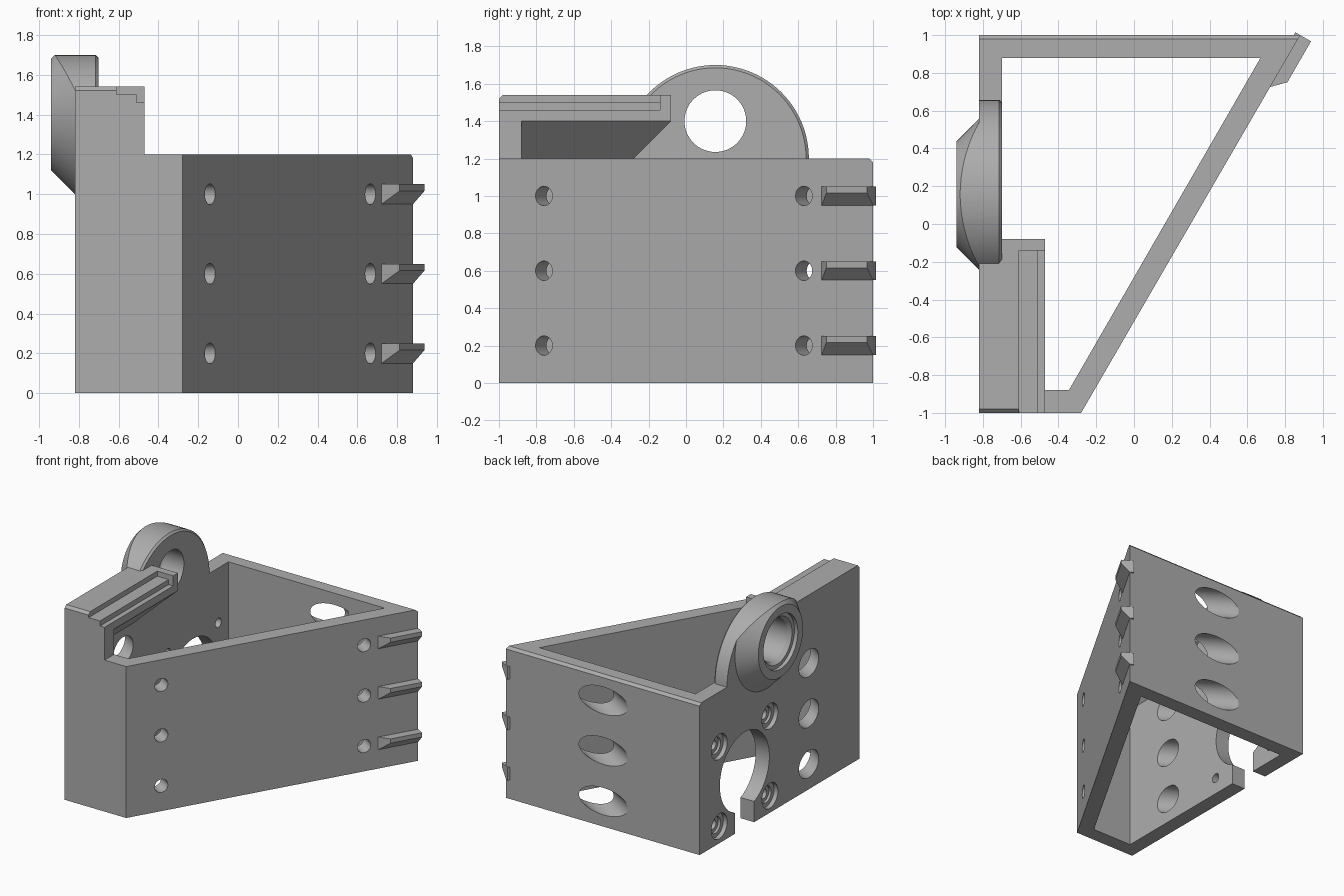
import bpy, bmesh, math
from mathutils import Vector

old = bpy.data.objects.get("Cube")
if old:
    bpy.data.objects.remove(old, do_unlink=True)

grey = bpy.data.materials.new("light_grey")
grey.use_nodes = True
grey.diffuse_color = (0.42, 0.42, 0.42, 1)
grey.node_tree.nodes["Principled BSDF"].inputs["Base Color"].default_value = grey.diffuse_color


def finish(name, bm):
    bmesh.ops.recalc_face_normals(bm, faces=bm.faces)
    mesh = bpy.data.meshes.new(name)
    bm.to_mesh(mesh)
    bm.free()
    mesh.materials.append(grey)
    obj = bpy.data.objects.new(name, mesh)
    bpy.context.collection.objects.link(obj)
    return obj


def prism(name, points, lo, hi, axis="z"):
    """Extrude a flat outline along an axis; the outline uses the other two in order."""
    def place(p, d):
        a, b = p
        return {"x": (d, a, b), "y": (a, d, b), "z": (a, b, d)}[axis]
    bm = bmesh.new()
    rings = [[bm.verts.new(place(p, d)) for p in points] for d in (lo, hi)]
    n = len(points)
    for i in range(n):
        j = (i + 1) % n
        bm.faces.new((rings[0][i], rings[0][j], rings[1][j], rings[1][i]))
    bm.faces.new(rings[0])
    bm.faces.new(rings[1])
    return finish(name, bm)


def box(name, x, y, z):
    return prism(name, [(x[0], y[0]), (x[1], y[0]), (x[1], y[1]), (x[0], y[1])], *z)


def lathe(name, origin, direction, profile, sides=64):
    """Turned solid; the profile lists (distance along axis, radius)."""
    d = Vector(direction).normalized()
    up = Vector((0, 0, 1))
    side = d.cross(up)
    bm = bmesh.new()
    rings = []
    for t, r in profile:
        rings.append([bm.verts.new(Vector(origin) + d * t + r * (
            math.cos(a) * side + math.sin(a) * up))
            for a in (math.tau * i / sides for i in range(sides))])
    for a, b in zip(rings, rings[1:]):
        for i in range(sides):
            j = (i + 1) % sides
            bm.faces.new((a[i], a[j], b[j], b[i]))
    bm.faces.new(rings[0])
    bm.faces.new(rings[-1])
    return finish(name, bm)


def hull(name, points):
    bm = bmesh.new()
    for p in points:
        bm.verts.new(p)
    bmesh.ops.convex_hull(bm, input=bm.verts)
    bmesh.ops.dissolve_limit(bm, angle_limit=0.01, verts=bm.verts, edges=bm.edges)
    return finish(name, bm)


def combine(target, other, operation):
    mod = target.modifiers.new("combine", "BOOLEAN")
    mod.operation, mod.object, mod.solver = operation, other, "EXACT"
    bpy.context.view_layer.objects.active = target
    bpy.ops.object.modifier_apply(modifier=mod.name)
    bpy.data.objects.remove(other, do_unlink=True)


def add(other):
    combine(body, other, "UNION")


def cut(other):
    combine(body, other, "DIFFERENCE")


L, R, BEAM, TOP = -0.82, -0.70, -0.47, 1.54

# Open four-sided frame with one slanted wall
body = prism("bracket_body", [(L, -1), (-0.28, -1), (0.88, 1), (L, 1)], 0, 1.2)
cut(prism("inner_space", [(R, -0.88), (-0.345, -0.88), (0.67, 0.88), (R, 0.88)], -0.1, 1.3))

# Raised front corner, side wall and overhanging beam with sloped support
add(box("front_post", (L, BEAM), (-1, -0.88), (0.9, 1.45)))
add(box("raised_wall", (L, R), (-0.95, -0.1), (0.9, 1.45)))
add(box("beam", (L, BEAM), (-1, -0.08), (1.4, TOP)))
corners = [(x, y, z) for x in (-0.75, BEAM) for y in (-0.9, -0.08) for z in (1.4, 1.44)]
add(hull("beam_support", corners + [(-0.75, -0.9, 1.12), (-0.75, -0.36, 1.12)]))

# Bearing disc and conical boss
RING_Y = 0.157
add(lathe("bearing_disc", (0, RING_Y, 1.2), (1, 0, 0),
          [(L, 0.5), (R - 0.015, 0.5), (R, 0.485)], 96))
boss = lathe("bearing_boss", (0, RING_Y, 1.4), (1, 0, 0),
             [(-0.94, 0.28), (-0.76, 0.46)], 96)
combine(boss, lathe("boss_limit", (0, RING_Y, 1.2), (1, 0, 0),
                    [(-1, 0.5), (-0.77, 0.5)], 96), "INTERSECT")
add(boss)
cut(lathe("bearing_bore", (0, RING_Y, 1.4), (1, 0, 0),
          [(-1, 0.215), (-0.91, 0.215), (-0.91, 0.185), (-0.88, 0.165), (-0.6, 0.165)]))

# Stepped rebate along the beam
cut(prism("rebate", [(-0.61, 1.6), (-0.61, 1.5), (-0.51, 1.5), (-0.51, 1.46),
                     (-0.4, 1.46), (-0.4, 1.6)], -1.1, -0.14, "y"))

# Small chamfers on the outer corners and top edges
c = 0.02
for s in (-1, 1):
    cut(prism("corner_chamfer", [(L - c, s), (L + c, s), (L + c, s * (1 + c)),
                                 (L - c, s * (1 + c)), (L - c, s * (1 - c)),
                                 (L, s * (1 - c))], -0.1, 1.7))
cut(prism("rear_chamfer", [(1 - c, 1.2), (1 + c, 1.2 - 2 * c), (1 + c, 1.2 + c),
                           (1 - c, 1.2 + c)], -1, 1.1, "x"))
cut(prism("front_chamfer", [(c - 1, TOP), (-1 - c, TOP - 2 * c), (-1 - c, TOP + c),
                            (c - 1, TOP + c)], -1, -0.61, "x"))

# Screw holes through the slanted wall, with wide access holes behind them
out = Vector((math.cos(math.pi / 6), -0.5, 0))
along = Vector((0.5, math.cos(math.pi / 6), 0))
for z in (0.2, 0.6, 1.0):
    for x, y in ((-0.14, -0.76), (0.665, 0.63)):
        cut(lathe("screw_hole", (x, y, z), out, [(-0.3, 0.052), (0.1, 0.052)], 32))
        cut(lathe("access_hole", (x, y, z), -out, [(0.4, 0.107), (1.1, 0.107)], 48))

# Round opening with a slot to the lower edge, and four counterbored holes
MY, MZ = 0.437, 0.45
cut(lathe("round_opening", (0, MY, MZ), (1, 0, 0), [(-0.9, 0.31), (-0.6, 0.31)]))
cut(box("bottom_slot", (-0.9, -0.6), (MY - 0.12, MY + 0.12), (-0.1, MZ)))
for dy in (-0.317, 0.317):
    for dz in (-0.315, 0.315):
        cut(lathe("mount_hole", (0, MY + dy, MZ + dz), (1, 0, 0),
                  [(-0.9, 0.1), (-0.785, 0.1), (-0.785, 0.065), (-0.765, 0.065),
                   (-0.765, 0.037), (-0.6, 0.037)], 32))

# Wedge-shaped hooks on the slanted wall
tip = Vector((0.88, 1, 0))
for z in (0.2, 0.6, 1.0):
    pts = []
    for length, depth, low in ((0.30, -0.03, -0.05), (0.317, 0, -0.05), (0.25, 0.066, 0.016)):
        for t in (0, length):
            for h in (low, 0.05):
                pts.append(tip - along * t + out * depth + Vector((0, 0, z + h)))
    add(hull("hook", pts))

# Shading
bpy.ops.object.select_all(action="DESELECT")
body.select_set(True)
bpy.context.view_layer.objects.active = body
bpy.ops.object.shade_smooth_by_angle(angle=math.radians(25))
